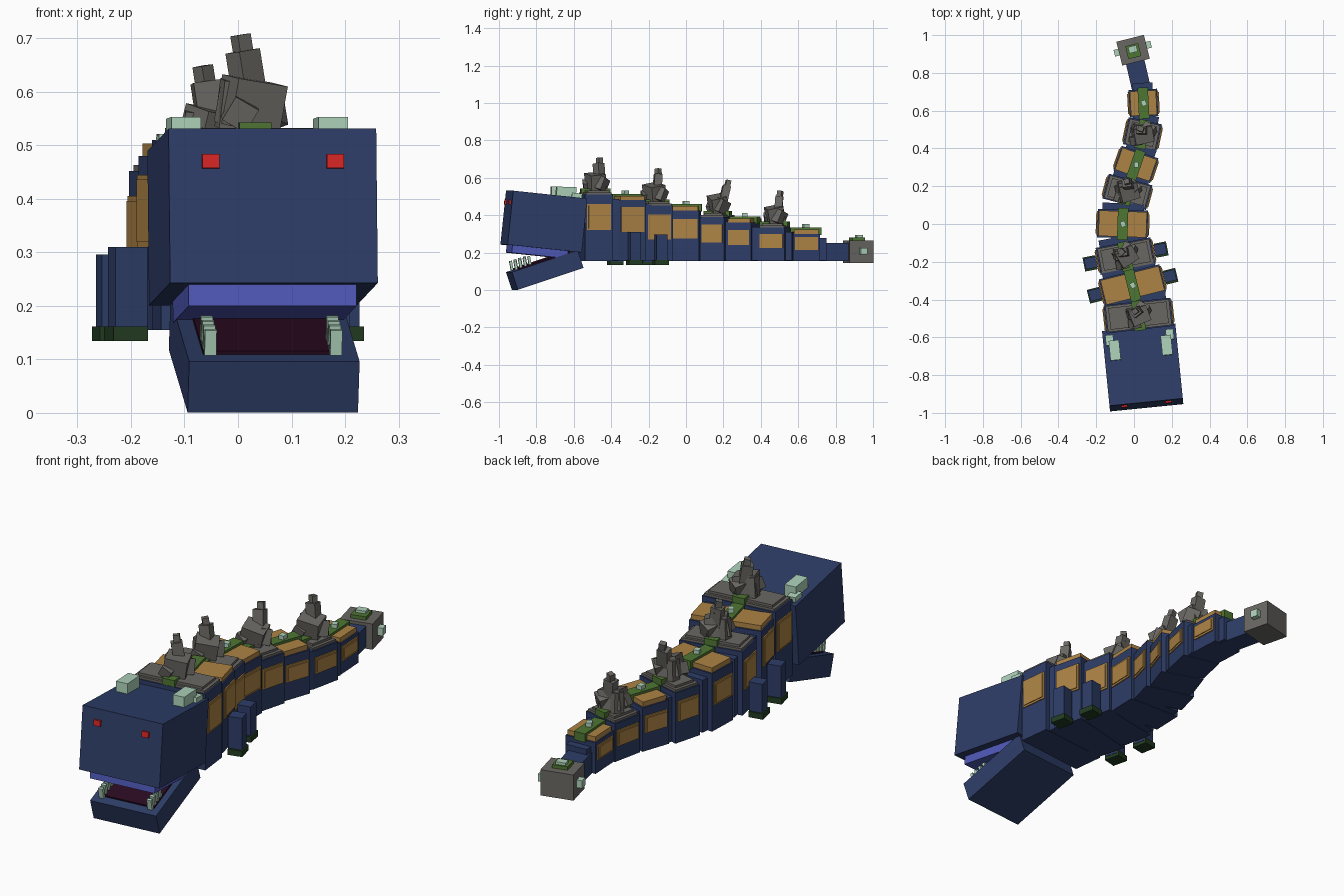
import bpy, bmesh, random
from math import radians
from mathutils import Matrix, Vector, Euler

if "Cube" in bpy.data.objects:
    bpy.data.objects.remove(bpy.data.objects["Cube"])

random.seed(4)
PALETTE = {
    "navy_skin": (0.027, 0.047, 0.137),
    "tan_hide": (0.42, 0.23, 0.06),
    "grey_rock": (0.142, 0.137, 0.124),
    "moss_green": (0.078, 0.18, 0.033),
    "dark_green": (0.016, 0.045, 0.016),
    "pale_mint": (0.42, 0.64, 0.49),
    "eye_red": (0.68, 0.018, 0.018),
    "gum_blue": (0.078, 0.1, 0.48),
    "mouth_maroon": (0.022, 0.003, 0.014),
}
MATS = {}
for name, rgb in PALETTE.items():
    MATS[name] = bpy.data.materials.new(name)
    MATS[name].diffuse_color = (*rgb, 1)


def frame(x, y, z, yaw, pitch=0):
    return (Matrix.Translation((x, y, z)) @ Matrix.Rotation(radians(yaw), 4, 'Z')
            @ Matrix.Rotation(radians(pitch), 4, 'X'))


def box(name, fr, loc, size, mat, rot=(0, 0, 0)):
    """Box centred at loc in the given frame, rot in degrees."""
    m = (fr @ Matrix.Translation(loc) @ Euler([radians(a) for a in rot]).to_matrix().to_4x4()
         @ Matrix.Diagonal((*size, 1)))
    bm = bmesh.new()
    bmesh.ops.create_cube(bm, size=1, matrix=m)
    me = bpy.data.meshes.new(name)
    bm.to_mesh(me)
    bm.free()
    me.materials.append(MATS[mat])
    ob = bpy.data.objects.new(name, me)
    bpy.context.collection.objects.link(ob)
    return ob


def pair(name, fr, loc, size, mat, rot=(0, 0, 0)):
    """Left and right copies mirrored across the frame's centre."""
    for tag, s in (("left", -1), ("right", 1)):
        box(f"{name}_{tag}", fr, (s * loc[0], loc[1], loc[2]), size, mat,
            (rot[0], s * rot[1], s * rot[2]))


# Head: skull, gums, eyes and brow horns
head = frame(0.046, -0.76, 0.366, 5.7, -6)
box("head", head, (0, 0, 0), (0.39, 0.40, 0.29), "navy_skin")
box("upper_gum", head, (0, -0.02, -0.16), (0.315, 0.30, 0.05), "gum_blue")
pair("eye", head, (0.117, -0.20, 0.083), (0.032, 0.02, 0.026), "eye_red")
pair("brow_horn", head, (0.138, 0.088, 0.168), (0.055, 0.105, 0.055), "pale_mint", (4, 0, 0))
pair("brow_horn_base", head, (0.16, 0.145, 0.153), (0.042, 0.055, 0.03), "pale_mint")

# Lower jaw hanging open, with mouth lining and teeth
jaw = frame(0.049, -0.755, 0.107, 5.7, 18.4)
box("lower_jaw", jaw, (0, 0, 0), (0.32, 0.372, 0.10), "navy_skin")
box("mouth_lining", jaw, (0, 0, 0.053), (0.26, 0.29, 0.009), "mouth_maroon")
for i in range(4):
    pair(f"tooth_{i + 1}", jaw, (0.118, -0.152 + 0.026 * i, 0.077),
         (0.022, 0.014, 0.048), "pale_mint", (-8, 0, 0))


def rock_pile(tag, fr, z, lean):
    """Crooked stack of boulders on a back plate."""
    j = lambda a: random.uniform(-a, a)
    box(f"boulder_{tag}", fr, (0.0, 0, z + 0.045), (0.10, 0.085, 0.09), "grey_rock",
        (8 + j(5), 12 + j(4), 20 + j(20)))
    box(f"low_rock_{tag}", fr, (-0.025, -0.04, z + 0.028), (0.05, 0.045, 0.05), "grey_rock",
        (10, 30, 15 + j(20)))
    box(f"back_rock_{tag}", fr, (0.028, 0.03, z + 0.035), (0.065, 0.05, 0.07), "grey_rock",
        (-15, -18, -20 + j(15)))
    box(f"side_rock_{tag}", fr, (-0.042, 0.015, z + 0.045), (0.03, 0.05, 0.09), "grey_rock",
        (6, 6, 8 + j(20)))
    box(f"rock_spire_{tag}", fr, (-0.006, 0.012 + lean * 0.1, z + 0.10), (0.05, 0.042, 0.09),
        "grey_rock", (-lean * 57, -8, 12 + j(25)))
    box(f"spire_tip_{tag}", fr, (-0.012, 0.012 + lean * 0.15, z + 0.145), (0.029, 0.026, 0.06),
        "grey_rock", (-lean * 57, -8, 12 + j(25)))


# Body segments: x, y, yaw, width, length, body top, panel bottom, panel top, rocky
FLOOR = 0.155
SEGMENTS = [
    (0.024, -0.485, 6.5, 0.355, 0.150, 0.510, 0.32, 0.46, True),
    (-0.008, -0.325, 14.0, 0.330, 0.148, 0.480, 0.31, 0.445, False),
    (-0.045, -0.170, 11.0, 0.295, 0.145, 0.452, 0.27, 0.405, True),
    (-0.060, 0.000, -2.0, 0.265, 0.150, 0.425, 0.275, 0.38, False),
    (-0.035, 0.170, -15.0, 0.238, 0.135, 0.390, 0.255, 0.35, True),
    (0.010, 0.315, -19.0, 0.205, 0.138, 0.360, 0.24, 0.32, False),
    (0.045, 0.475, -12.0, 0.180, 0.145, 0.333, 0.225, 0.30, True),
    (0.050, 0.640, 3.0, 0.150, 0.145, 0.300, 0.215, 0.283, False),
]
for i, (x, y, yaw, w, ln, top, p0, p1, rocky) in enumerate(SEGMENTS, 1):
    fr = frame(x, y, 0, yaw)
    box(f"body_segment_{i}", fr, (0, 0, (FLOOR + top) / 2), (w, ln, top - FLOOR), "navy_skin")
    # narrower core bridging the gap to the next segment
    h = top - 0.025 - FLOOR
    box(f"body_joint_{i}", fr, (0, 0.02, FLOOR + 0.002 + h / 2), (w - 0.045, ln + 0.03, h),
        "navy_skin")
    # hide panels on the flanks, each with a raised centre
    pair(f"flank_panel_{i}", fr, (w / 2, 0, (p0 + p1) / 2), (0.010, ln - 0.02, p1 - p0), "tan_hide")
    pair(f"flank_centre_{i}", fr, (w / 2 + 0.002, 0, (p0 + p1) / 2),
         (0.014, ln - 0.038, p1 - p0 - 0.018), "tan_hide")
    if rocky:
        # stone plate, moss and boulders
        box(f"back_plate_{i}", fr, (0, 0, top + 0.004), (w - 0.015, ln - 0.012, 0.014), "grey_rock")
        box(f"back_plate_top_{i}", fr, (0, 0, top + 0.015), (w - 0.045, ln - 0.035, 0.014), "grey_rock")
        box(f"moss_strip_{i}", fr, (0.0, 0, top + 0.018), (0.06, ln + 0.008, 0.03), "moss_green")
        rock_pile(i, fr, top + 0.022, 0.25 if i == 5 else 0.08)
    else:
        # hide plates either side of a moss strip with a pale stud
        half = (w - 0.012) / 2
        pair(f"back_hide_{i}", fr, (half / 2 + 0.01, 0, top + 0.011),
             (half - 0.02, ln - 0.015, 0.024), "tan_hide")
        box(f"moss_strip_{i}", fr, (0, 0, top + 0.014), (0.055, ln + 0.02, 0.04), "moss_green")
        box(f"back_stud_{i}", fr, (0.002, 0.0, top + 0.04), (0.026, 0.03, 0.024), "pale_mint",
            (0, 0, 20))

# Stubby legs and feet on the second and third segments
for tag, seg, off, leg_top in (("front", 1, 0.208, 0.31), ("rear", 2, 0.192, 0.296)):
    x, y, yaw = SEGMENTS[seg][:3]
    fr = frame(x, y, 0, yaw)
    pair(f"{tag}_leg", fr, (off - 0.004, 0, (leg_top + 0.15) / 2), (0.062, 0.058, leg_top - 0.15),
         "navy_skin")
    pair(f"{tag}_foot", fr, (off, -0.002, 0.148), (0.066, 0.075, 0.027), "dark_green")

# Tail and stone club with studs
tail = frame(0.022, 0.79, 0, 13)
box("tail", tail, (0, 0, 0.203), (0.10, 0.17, 0.097), "navy_skin")
club = frame(-0.005, 0.92, 0.205, 14)
box("tail_club", club, (0, 0, 0), (0.15, 0.13, 0.12), "grey_rock")
box("club_moss", club, (0, -0.005, 0.065), (0.07, 0.07, 0.022), "moss_green")
box("club_top_stud", club, (0, 0.005, 0.077), (0.045, 0.035, 0.022), "pale_mint")
pair("club_side_stud", club, (0.085, 0.008, 0.002), (0.03, 0.036, 0.036), "pale_mint")

for m in bpy.data.materials:
    if m.users and not m.is_grease_pencil:
        m.use_nodes = True
        m.node_tree.nodes["Principled BSDF"].inputs["Base Color"].default_value = m.diffuse_color
